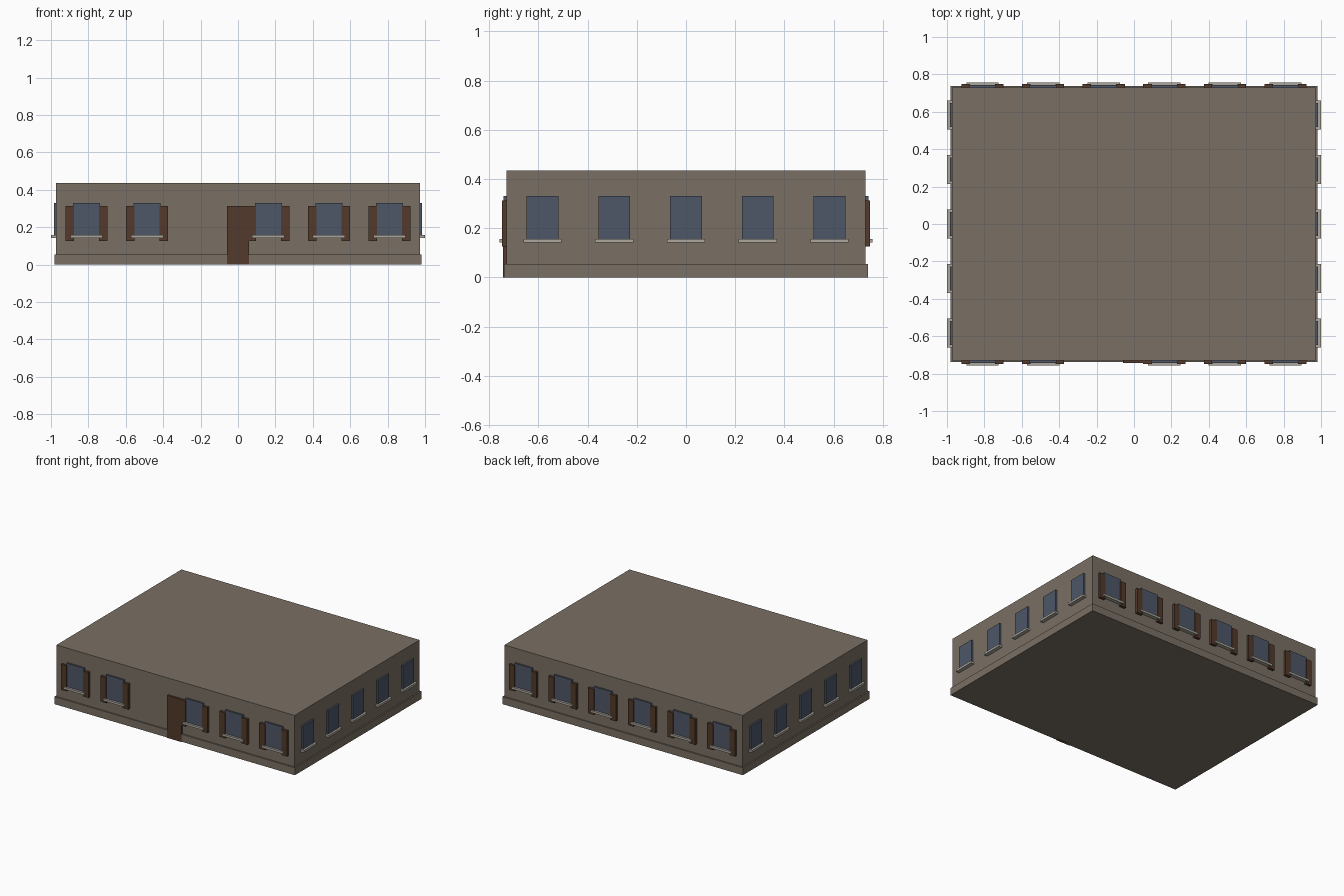
import bpy
from math import pi
from mathutils import Matrix, Vector

cube = bpy.data.objects.get("Cube")
if cube:
    bpy.data.objects.remove(cube, do_unlink=True)


def make_material(name, rgb):
    mat = bpy.data.materials.new(name)
    mat.use_nodes = True
    mat.diffuse_color = (*rgb, 1)
    mat.node_tree.nodes["Principled BSDF"].inputs["Base Color"].default_value = (*rgb, 1)
    return mat


stone = make_material("taupe wall", (0.195, 0.162, 0.127))
glass = make_material("slate blue glass", (0.076, 0.095, 0.135))
wood = make_material("dark brown wood", (0.084, 0.042, 0.024))
ledge = make_material("pale grey sill", (0.42, 0.395, 0.345))

HALF_X, HALF_Y, WALL_TOP = 0.972, 0.729, 0.435
EMBED = 0.01  # how far fittings sink into the wall


def box(name, low, high, mat, turn=0):
    """Box between two corners, turned about the z axis."""
    bpy.ops.mesh.primitive_cube_add(size=1)
    obj = bpy.context.object
    obj.name = name
    low, high = Vector(low), Vector(high)
    obj.data.transform(Matrix.Rotation(turn, 4, "Z")
                       @ Matrix.Translation((low + high) / 2)
                       @ Matrix.Diagonal((*(high - low), 1)))
    obj.data.materials.append(mat)
    return obj


def fitting(name, x0, x1, z0, z1, wall, depth, mat, turn):
    """Box standing out from a wall that faces -y before turning."""
    box(name, (x0, -wall - depth, z0), (x1, -wall + EMBED, z1), mat, turn)


def window(side, x, wall, width, turn, shutters):
    half = width / 2
    fitting(side + "_window_pane", x - half, x + half, 0.15, 0.33, wall, 0.013, glass, turn)
    fitting(side + "_window_sill", x - half * 1.2, x + half * 1.2, 0.141, 0.157,
            wall, 0.028, ledge, turn)
    if shutters:
        for s in (-1, 1):
            a, b = sorted((x + s * 0.067, x + s * 0.113))
            fitting(side + "_shutter", a, b, 0.125, 0.313, wall, 0.019, wood, turn)


# Main block and plinth
box("walls", (-HALF_X, -HALF_Y, 0.02), (HALF_X, HALF_Y, WALL_TOP), stone)
box("plinth", (-HALF_X - 0.01, -HALF_Y - 0.01, 0), (HALF_X + 0.01, HALF_Y + 0.01, 0.055), stone)

# Door
fitting("front_door", -0.058, 0.058, 0, 0.313, HALF_Y, 0.015, wood, 0)

# Windows: evenly spaced bays on each wall, one front bay left blank beside the door
sides = (("front", 0, HALF_X, HALF_Y, 6, True, 2),
         ("left", pi / 2, HALF_Y, HALF_X, 5, False, None),
         ("back", pi, HALF_X, HALF_Y, 6, True, None),
         ("right", -pi / 2, HALF_Y, HALF_X, 5, False, None))
for side, turn, half_length, wall, count, shutters, blank in sides:
    bay = 2 * half_length / count
    for i in range(count):
        if i != blank:
            window(side, -half_length + bay * (i + 0.5), wall, bay * 0.445, turn, shutters)
